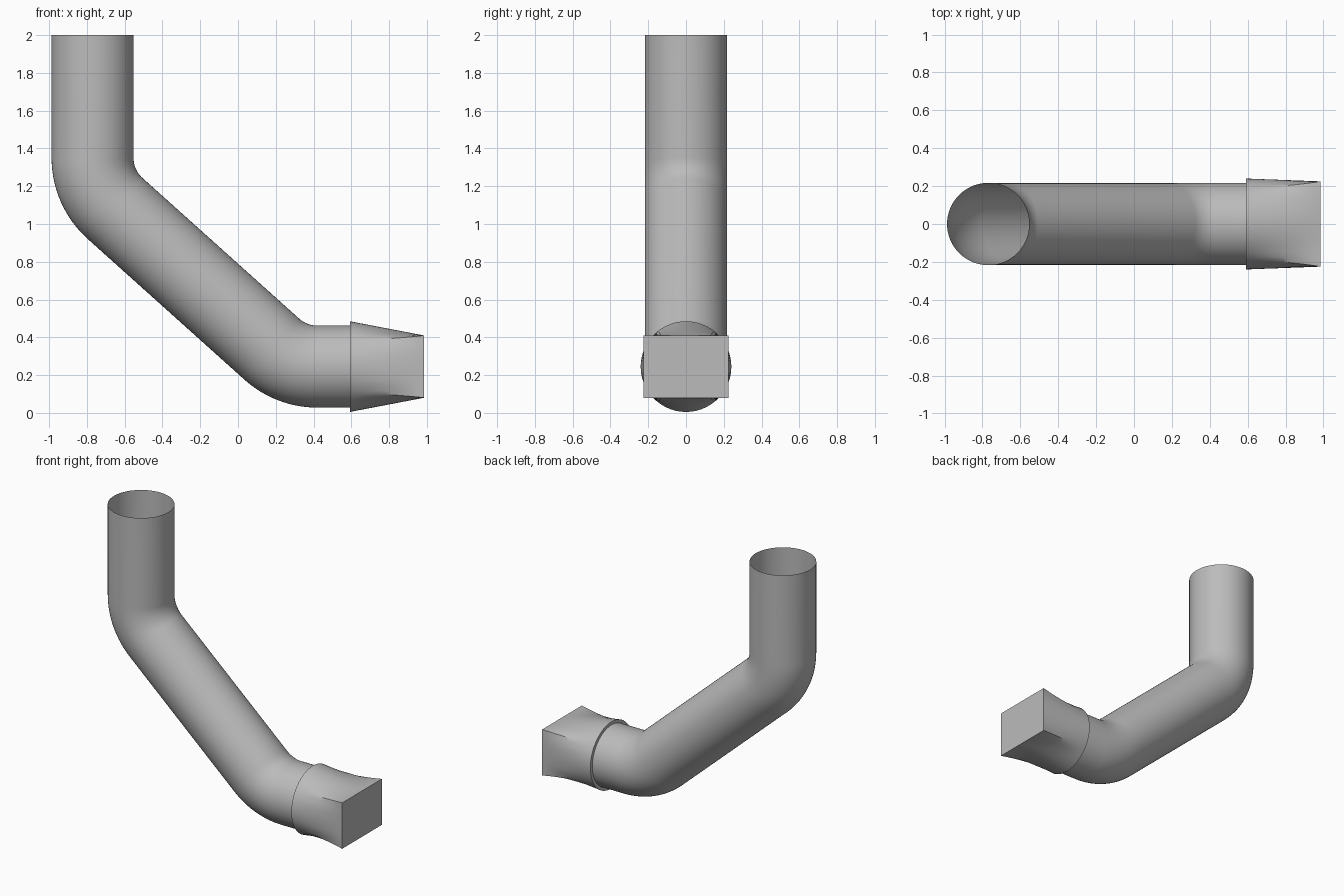
import bpy, bmesh, math
from mathutils import Vector

cube = bpy.data.objects.get("Cube")
if cube:
    bpy.data.objects.remove(cube)

# Single grey material
grey = bpy.data.materials.new("pipe_grey")
grey.use_nodes = True
colour = (0.5, 0.5, 0.5, 1)
grey.diffuse_color = colour
grey.node_tree.nodes["Principled BSDF"].inputs["Base Color"].default_value = colour

PIPE_R, COLLAR_R, BEND_R = 0.217, 0.24, 0.36
AXIS_Z = 0.245


def loft(name, rings, cap_end=False):
    """Skin a list of equally sized closed rings."""
    bm = bmesh.new()
    loops = [[bm.verts.new(p) for p in ring] for ring in rings]
    n = len(loops[0])
    for a, b in zip(loops, loops[1:]):
        for i in range(n):
            j = (i + 1) % n
            bm.faces.new((a[i], a[j], b[j], b[i]))
    if cap_end:
        bm.faces.new(loops[-1])
    bmesh.ops.recalc_face_normals(bm, faces=bm.faces)
    mesh = bpy.data.meshes.new(name)
    bm.to_mesh(mesh)
    bm.free()
    mesh.materials.append(grey)
    obj = bpy.data.objects.new(name, mesh)
    bpy.context.collection.objects.link(obj)
    bpy.ops.object.select_all(action='DESELECT')
    obj.select_set(True)
    bpy.context.view_layer.objects.active = obj
    bpy.ops.object.shade_smooth_by_angle(angle=math.radians(32))
    return obj


# Pipe centre line: straight, bend, diagonal, bend, straight
upper = Vector((-0.41, 0, 1.35))
lower = Vector((0.42, 0, AXIS_Z + BEND_R))
slope = math.atan2(upper.z - lower.z, lower.x - upper.x)
STEPS = 16


def bend(centre, start, end):
    for i in range(STEPS + 1):
        a = start + (end - start) * i / STEPS
        out = Vector((-math.sin(a), 0, -math.cos(a)))
        yield centre + out * BEND_R, out


stations = [(Vector((upper.x - BEND_R, 0, 2)), Vector((-1, 0, 0)))]
stations += bend(upper, math.pi / 2, slope)
stations += bend(lower, slope, 0)
stations.append((Vector((0.6, 0, AXIS_Z)), Vector((0, 0, -1))))

SIDES = 64
pipe_rings = []
for centre, out in stations:
    turns = [2 * math.pi * i / SIDES for i in range(SIDES)]
    pipe_rings.append([centre + PIPE_R * (out * math.cos(t) + Vector((0, math.sin(t), 0)))
                       for t in turns])
loft("bent_pipe", pipe_rings)

# Round to rectangular outlet, with a small step at the collar
X0, X1, HALF_Y, HALF_Z = 0.592, 0.985, 0.225, 0.165
corner = math.atan2(HALF_Z, HALF_Y)
Q = 8
marks = [0, corner, math.pi / 2, math.pi - corner, math.pi,
         math.pi + corner, 1.5 * math.pi, 2 * math.pi - corner, 2 * math.pi]
angles = [a + (b - a) * i / Q for a, b in zip(marks, marks[1:]) for i in range(Q)]


def outlet_ring(t):
    ring = []
    for a in angles:
        c, s = math.cos(a), math.sin(a)
        edge = min(HALF_Y / max(abs(c), 1e-6), HALF_Z / max(abs(s), 1e-6))
        # Corners flare late, side middles taper straight
        blend = t ** 2 if edge > COLLAR_R else t
        r = COLLAR_R + (edge - COLLAR_R) * blend
        ring.append(Vector((X0 + (X1 - X0) * t, c * r, AXIS_Z + s * r)))
    return ring


collar_step = [Vector((X0, math.cos(a) * PIPE_R, AXIS_Z + math.sin(a) * PIPE_R)) for a in angles]
loft("outlet_adapter", [collar_step] + [outlet_ring(i / 12) for i in range(13)], cap_end=True)
